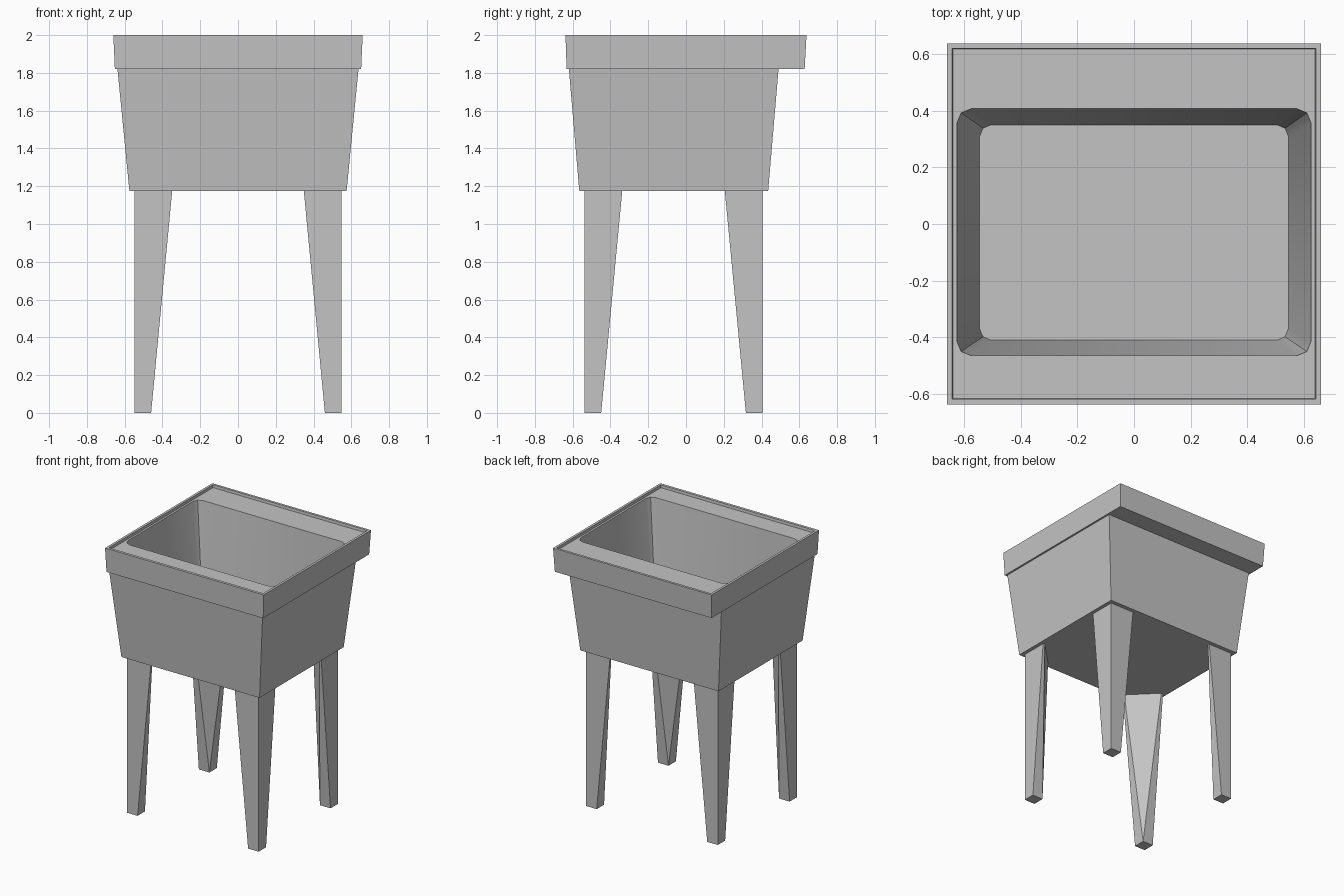
import bpy
import bmesh
import math

cube = bpy.data.objects.get("Cube")
if cube:
    bpy.data.objects.remove(cube)

grey = bpy.data.materials.new("grey_plastic")
grey.use_nodes = True
colour = (0.55, 0.55, 0.55, 1)
grey.diffuse_color = colour
grey.node_tree.nodes["Principled BSDF"].inputs["Base Color"].default_value = colour


def section(x, y0, y1, z, r=0.0):
    """Rectangle with two-segment rounded corners (r = 0 is square)."""
    pts = []
    corners = [(x - r, y1 - r), (r - x, y1 - r), (r - x, y0 + r), (x - r, y0 + r)]
    for i, (cx, cy) in enumerate(corners):
        for step in range(3):
            a = math.radians(90 * i + 45 * step)
            pts.append((cx + r * math.cos(a), cy + r * math.sin(a), z))
    return pts


def loft(name, sections):
    """Skin a stack of matching sections and cap both ends."""
    bm = bmesh.new()
    rings = [[bm.verts.new(p) for p in s] for s in sections]
    for a, b in zip(rings, rings[1:]):
        for i in range(len(a)):
            j = (i + 1) % len(a)
            bm.faces.new((a[i], a[j], b[j], b[i]))
    bm.faces.new(rings[0][::-1])
    bm.faces.new(rings[-1])
    bmesh.ops.remove_doubles(bm, verts=bm.verts, dist=0.0005)
    bmesh.ops.recalc_face_normals(bm, faces=bm.faces)
    mesh = bpy.data.meshes.new(name)
    bm.to_mesh(mesh)
    bm.free()
    mesh.materials.append(grey)
    obj = bpy.data.objects.new(name, mesh)
    bpy.context.collection.objects.link(obj)
    return obj


# Tub: tapered body, overhanging rim, raised lip, deck and basin
tub = loft("tub", [
    section(0.575, -0.565, 0.435, 1.175),
    section(0.638, -0.62, 0.49, 1.82),
    section(0.652, -0.632, 0.628, 1.82),
    section(0.66, -0.638, 0.638, 2.0),
    section(0.642, -0.618, 0.62, 2.0),
    section(0.64, -0.616, 0.618, 1.98),
    section(0.625, -0.465, 0.407, 1.98, 0.05),
    section(0.545, -0.41, 0.35, 1.2, 0.04),
])
bpy.context.view_layer.objects.active = tub
tub.select_set(True)
bpy.ops.object.shade_smooth_by_angle(angle=math.radians(30))


def leg(name, sx, y, sy):
    """Square foot flaring to a corner bracket with a diagonal inner face."""
    foot, arm, edge = 0.088, 0.2, 0.015
    outline = [(0, 0), (arm, 0), (arm, edge), (edge, arm), (0, arm)]
    base = [(0, 0), (foot, 0), (foot, foot), (foot, foot), (0, foot)]

    def place(pts, z):
        return [(sx * (0.548 - u), y - sy * v, z) for u, v in pts]

    loft(name, [place(base, 0), place(outline, 1.18)])


# Four legs mirrored to the corners
for side, sx in (("left", 1), ("right", -1)):
    leg("front_leg_" + side, sx, -0.537, -1)
    leg("back_leg_" + side, sx, 0.405, 1)
